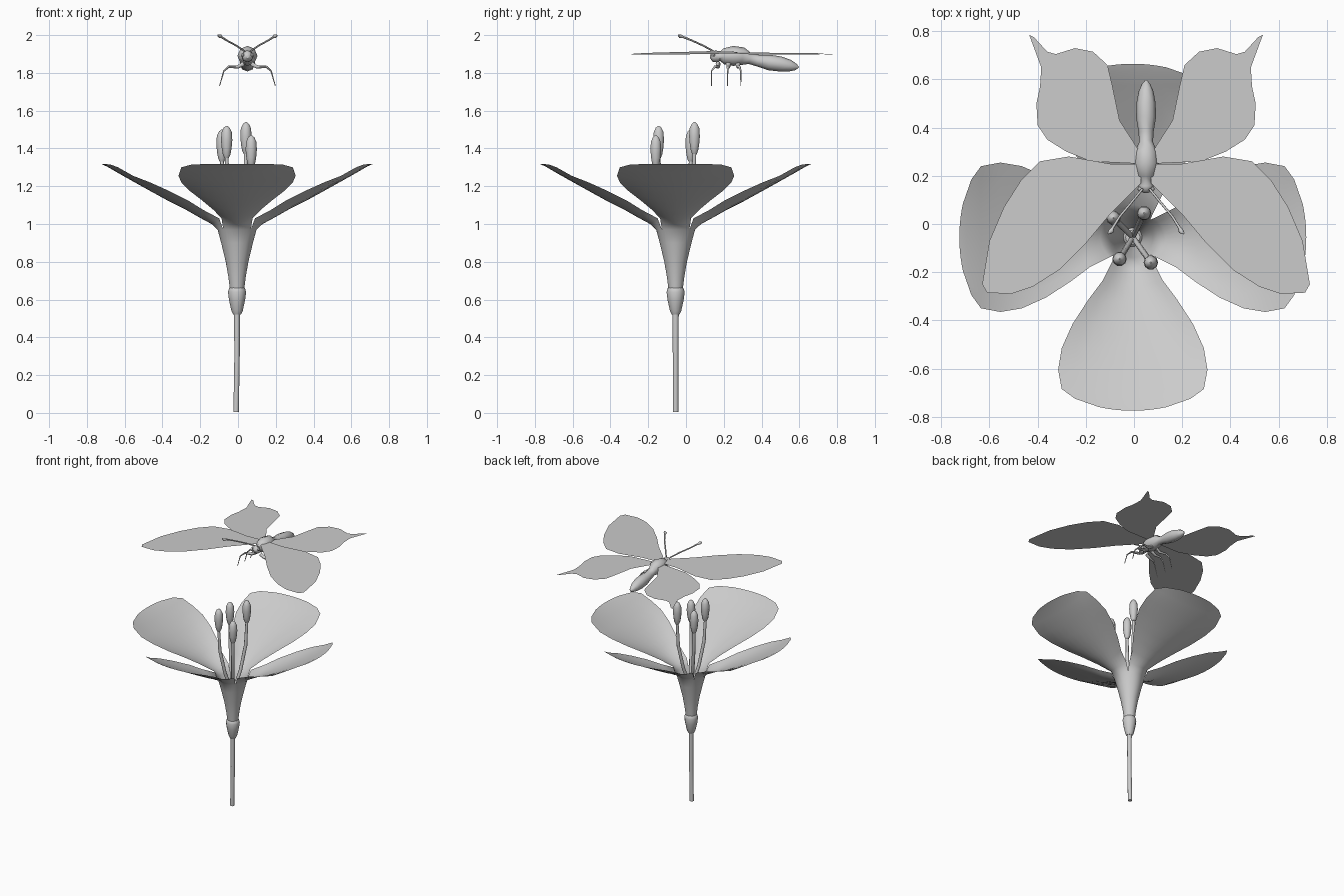
import bpy
import bmesh
from math import pi
from mathutils import Matrix, Vector

default_cube = bpy.data.objects.get("Cube")
if default_cube:
    bpy.data.objects.remove(default_cube, do_unlink=True)

# One plain grey for everything
grey = bpy.data.materials.new("plain grey")
grey.use_nodes = True
GREY_COLOUR = (.6, .6, .6, 1)
grey.diffuse_color = GREY_COLOUR
grey.node_tree.nodes["Principled BSDF"].inputs["Base Color"].default_value = GREY_COLOUR

FLOWER = Vector((-.005, -.055, 0))
BODY_X = .05


def activate(obj):
    bpy.ops.object.select_all(action='DESELECT')
    obj.select_set(True)
    bpy.context.view_layer.objects.active = obj


def finish_mesh(name, bm):
    """Turn a bmesh into a smooth-shaded grey object."""
    mesh = bpy.data.meshes.new(name)
    bm.to_mesh(mesh)
    bm.free()
    mesh.materials.append(grey)
    obj = bpy.data.objects.new(name, mesh)
    bpy.context.collection.objects.link(obj)
    activate(obj)
    bpy.ops.object.shade_smooth_by_angle(angle=pi / 3)
    return obj


def tube(name, points, radii, detail=2):
    """Sweep a round section of varying radius along a path."""
    curve = bpy.data.curves.new(name, 'CURVE')
    curve.dimensions = '3D'
    curve.bevel_depth = 1
    curve.bevel_resolution = detail
    curve.use_fill_caps = True
    spline = curve.splines.new('POLY')
    spline.points.add(len(points) - 1)
    for knot, point, radius in zip(spline.points, points, radii):
        knot.co = (*point, 1)
        knot.radius = radius
    curve.materials.append(grey)
    obj = bpy.data.objects.new(name, curve)
    bpy.context.collection.objects.link(obj)
    activate(obj)
    bpy.ops.object.convert(target='MESH')
    bpy.ops.object.shade_smooth_by_angle(angle=pi / 3)
    return obj


def upright(name, profile):
    """Round flower part from (height, radius) pairs."""
    points = [FLOWER + Vector((0, 0, height)) for height, radius in profile]
    return tube(name, points, [radius for height, radius in profile], 4)


# Stem and calyx
stem = tube("stem", [FLOWER + Vector((-.005, 0, .005)), FLOWER + Vector((0, 0, .3)),
                     FLOWER + Vector((0, 0, .56))], [.015, .015, .017], 3)
upright("calyx", [(.52, .02), (.54, .03), (.6, .043), (.64, .048), (.66, .042), (.67, .03)])

# Corolla: trumpet throat opening into four petals
# Rows hold centre reach, height, half width, edge setback, edge lift
rows = [(reach, height, reach * .707, reach * .293, 0)
        for reach, height in ((.038, .655), (.046, .72), (.06, .8), (.084, .9), (.103, .97))]
rows += [
    (.135, 1, .082, .04, .03),
    (.2, 1.035, .125, .02, .04),
    (.27, 1.075, .185, .01, .05),
    (.36, 1.12, .25, 0, .055),
    (.46, 1.175, .295, 0, .045),
    (.55, 1.225, .31, 0, .03),
    (.63, 1.27, .295, 0, .03),
    (.69, 1.305, .24, .02, .01),
    (.72, 1.318, .14, .015, 0),
]
COLUMNS = 10
bm = bmesh.new()
for quarter in range(4):
    turn = Matrix.Rotation(quarter * pi / 2, 3, 'Z')
    grid = []
    for reach, height, width, setback, lift in rows:
        line = []
        for column in range(COLUMNS + 1):
            u = 2 * column / COLUMNS - 1
            spot = Vector((width * u, setback * u * u - reach, height + lift * u * u))
            line.append(bm.verts.new(turn @ spot + FLOWER))
        grid.append(line)
    for low, high in zip(grid, grid[1:]):
        for i in range(COLUMNS):
            bm.faces.new((low[i], low[i + 1], high[i + 1], high[i]))
bmesh.ops.remove_doubles(bm, verts=bm.verts, dist=.001)
finish_mesh("corolla", bm)

# Stamens: bowed filaments with long anthers
for label, x, y, top in (("front_left", .07, -.16, 1.47), ("front_right", -.06, -.145, 1.52),
                         ("back_left", .042, .045, 1.54), ("back_right", -.085, .025, 1.5)):
    tip = Vector((x, y, top))
    base = FLOWER + Vector((0, 0, .86))
    across = Vector((x, y, 0)) - FLOWER
    anther_base = tip - Vector((0, 0, .17))
    bend = FLOWER + across * .55 + Vector((0, 0, 1.02))
    upper = FLOWER + across * .92 + Vector((0, 0, 1.2))
    tube("filament_" + label, [base, bend, upper, anther_base], [.011, .012, .012, .01])
    steps = ((0, .012), (.1, .02), (.3, .026), (.55, .03), (.8, .027), (.94, .016), (1, .003))
    tube("anther_" + label, [anther_base.lerp(tip, t) for t, radius in steps],
         [radius for t, radius in steps], 3)

# Insect body: head, thorax and abdomen in one sweep (y, z, radius)
body = [(.128, 1.885, .008), (.14, 1.885, .027), (.16, 1.888, .032), (.18, 1.888, .024),
        (.2, 1.888, .042), (.25, 1.89, .053), (.3, 1.888, .047), (.34, 1.875, .029),
        (.38, 1.865, .031), (.44, 1.855, .041), (.5, 1.847, .04), (.55, 1.838, .031),
        (.58, 1.832, .018), (.597, 1.83, .004)]
tube("insect_body", [(BODY_X, y, z) for y, z, radius in body], [row[2] for row in body])

# Wing outlines as (distance from body axis, y)
fore_outline = [(.02, .17), (.15, .04), (.25, -.08), (.36, -.19), (.47, -.26), (.56, -.29),
                (.66, -.285), (.68, -.25), (.65, -.07), (.59, .07), (.52, .18), (.44, .26),
                (.32, .28), (.15, .25), (.02, .25)]
hind_outline = [(.02, .25), (.23, .26), (.33, .3), (.41, .35), (.45, .41), (.455, .5),
                (.44, .57), (.435, .65), (.485, .785), (.465, .775), (.41, .715), (.375, .705),
                (.295, .73), (.22, .715), (.16, .66), (.14, .575), (.11, .43), (.02, .29)]


def wing(name, outline, side, height):
    bm = bmesh.new()
    loop = [bm.verts.new((BODY_X + side * out, y, height - .03 * out)) for out, y in outline]
    if side < 0:
        loop.reverse()
    bm.faces.new(loop)
    finish_mesh(name, bm)


# Paired parts on both sides of the body
for side, label in ((1, "left"), (-1, "right")):
    def beside(out, y, z):
        return Vector((BODY_X + side * out, y, z))

    wing("fore_wing_" + label, fore_outline, side, 1.917)
    wing("hind_wing_" + label, hind_outline, side, 1.91)

    tube("antenna_" + label,
         [beside(.015, .145, 1.915), beside(.06, .09, 1.945), beside(.11, .03, 1.972),
          beside(.138, -.015, 1.99), beside(.145, -.03, 1.994), beside(.157, -.04, 1.999)],
         [.005, .005, .005, .006, .011, .004])
    tube("eye_" + label,
         [beside(.014, .145, 1.893), beside(.024, .145, 1.895), beside(.034, .145, 1.897)],
         [.008, .013, .004])

    for leg, y, drift in (("front", .17, -.035), ("middle", .225, -.005), ("back", .275, .015)):
        tube("leg_" + leg + "_" + label,
             [beside(.02, y, 1.85), beside(.05, y, 1.832), beside(.1, y + drift / 2, 1.832),
              beside(.125, y + drift, 1.81), beside(.148, y + drift, 1.73)],
             [.013, .01, .007, .004, .002], 1)
